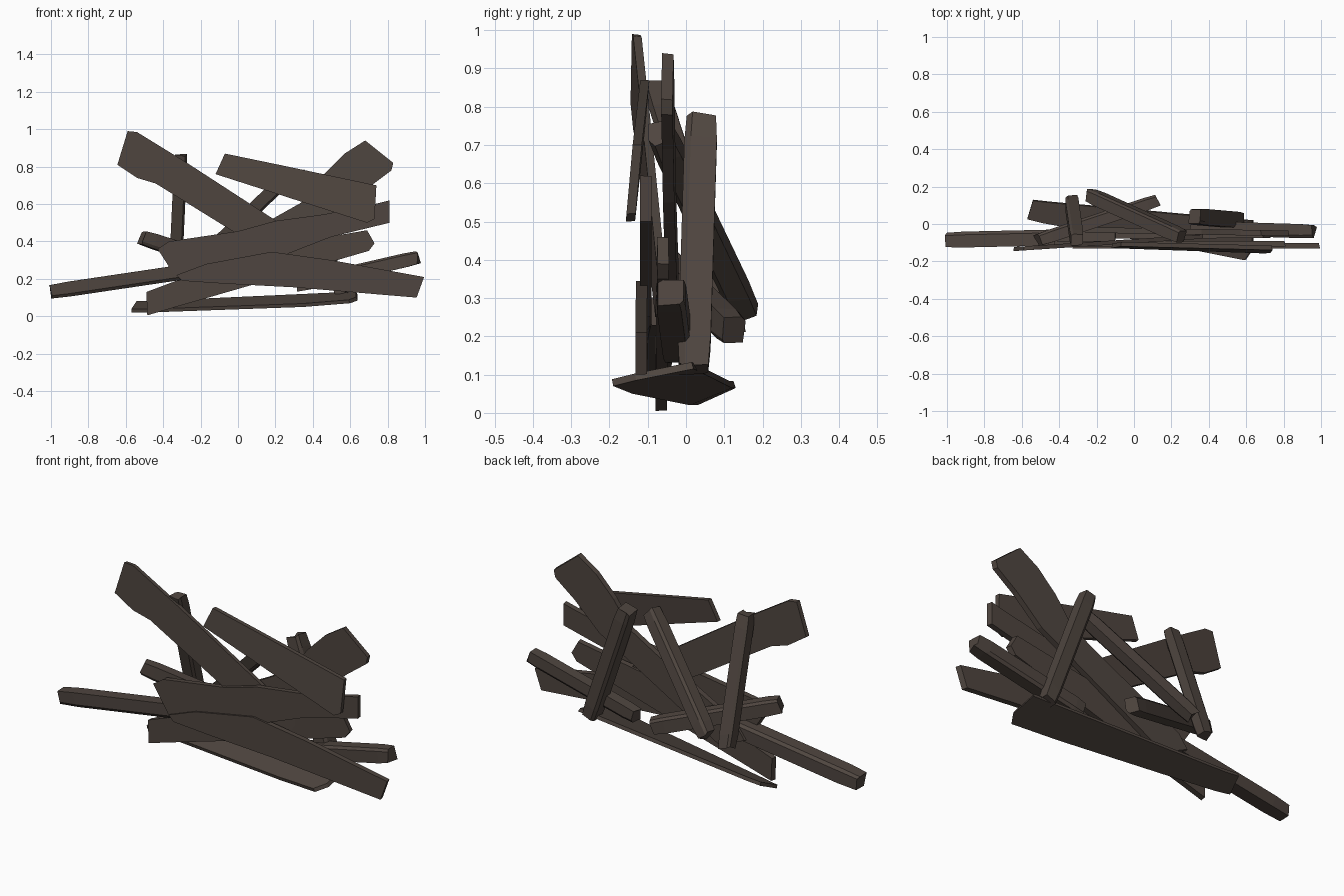
import bpy, bmesh, random
from mathutils import Vector

if "Cube" in bpy.data.objects:
    bpy.data.objects.remove(bpy.data.objects["Cube"])

random.seed(4)
wood = bpy.data.materials.new("dark weathered wood")
wood.diffuse_color = (0.078, 0.060, 0.050, 1)
wood.use_nodes = True
wood.node_tree.nodes["Principled BSDF"].inputs["Base Color"].default_value = wood.diffuse_color


def finish(name, bm):
    bmesh.ops.recalc_face_normals(bm, faces=bm.faces)
    me = bpy.data.meshes.new(name)
    bm.to_mesh(me)
    bm.free()
    me.materials.append(wood)
    ob = bpy.data.objects.new(name, me)
    bpy.context.collection.objects.link(ob)
    return ob


def slab(name, front, offset, worn=0.94):
    """Flat board: an outline and its slightly smaller, shifted copy."""
    bm = bmesh.new()
    pts = [Vector(p) for p in front]
    mid = sum(pts, Vector()) / len(pts)
    size = max((p - mid).length for p in pts)
    a = [bm.verts.new(p) for p in pts]
    b = [bm.verts.new(p + Vector(offset) + (mid - p) * (1 - worn) * 0.2 * size) for p in pts]
    bm.faces.new(a)
    bm.faces.new(b[::-1])
    for i in range(len(a)):
        j = (i + 1) % len(a)
        bm.faces.new((a[i], b[i], b[j], a[j]))
    return finish(name, bm)


def upright_board(name, outline, y_left, y_right, thick=0.025, lean=0.0):
    """Board facing the front; y runs from its left end to its right end."""
    xs = [p[0] for p in outline]
    x0, x1 = min(xs), max(xs)
    zm = sum(p[1] for p in outline) / len(outline)
    front = [(x, y_left + (y_right - y_left) * (x - x0) / (x1 - x0) + lean * (z - zm), z)
             for x, z in outline]
    return slab(name, front, (0, thick, 0))


def beam(name, p0, p1, w, h, up=(0, 0, 1), taper=0.9):
    """Rough squared beam with two worn corners."""
    p0, p1 = Vector(p0), Vector(p1)
    d = (p1 - p0).normalized()
    s = d.cross(Vector(up)).normalized()
    u = s.cross(d)
    section = [(-.5, -.5), (.35, -.5), (.5, -.3), (.5, .5), (-.3, .5), (-.5, .35)]
    bm = bmesh.new()
    rings = []
    for t, k in ((0, taper), (0.1, 1), (0.9, 1), (1, taper)):
        c = p0.lerp(p1, t)
        rings.append([bm.verts.new(c + s * a * w * k + u * b * h * k
                                   + d * random.uniform(-.012, .012)) for a, b in section])
    for r, q in zip(rings, rings[1:]):
        for i in range(6):
            j = (i + 1) % 6
            bm.faces.new((r[i], r[j], q[j], q[i]))
    bm.faces.new(rings[0])
    bm.faces.new(rings[-1])
    return finish(name, bm)


# front boards
upright_board("upper_left_board",
              [(-.59, .99), (-.54, .985), (-.28, .825), (.19, .52), (.42, .37), (.34, .25),
               (-.02, .45), (-.44, .71), (-.54, .74), (-.645, .81)], -.145, -.075, .022)
upright_board("upper_right_board",
              [(.68, .94), (.83, .82), (.82, .78), (.70, .69), (.55, .55), (-.2, .13),
               (-.35, .2), (-.3, .27), (.2, .53), (.36, .62), (.46, .76), (.57, .87)],
              -.045, -.065, .03)
upright_board("top_cross_board",
              [(-.07, .87), (.22, .81), (.74, .70), (.73, .52), (.69, .50), (-.12, .76)],
              -.135, -.14, .024, .09)
upright_board("middle_board",
              [(-.43, .36), (-.37, .40), (0, .455), (.2, .51), (.46, .545), (.73, .60),
               (.81, .62), (.81, .50), (.5, .425), (.05, .25), (-.3, .2), (-.34, .22)],
              -.12, -.12, .03)
upright_board("lower_board",
              [(-.33, .22), (-.17, .28), (.18, .345), (.5, .30), (.995, .21), (.955, .10),
               (.3, .155), (-.08, .175), (-.3, .19)], -.13, -.132, .03)
upright_board("lowest_board",
              [(-.49, .13), (-.33, .19), (.1, .36), (.69, .46), (.73, .39), (.70, .35),
               (.1, .175), (-.35, .045), (-.485, .005)], -.08, -.075, .03)

# board lying almost flat on the ground
slab("ground_board",
     [(-.57, .03, .02), (-.49, .01, .02), (.35, -.14, .05), (.60, -.19, .07),
      (.64, -.13, .085), (.64, .02, .115), (.1, .07, .09), (-.45, .12, .065), (-.54, .13, .065)],
     (-.005, -.005, .018))

# side beams
beam("left_beam", (-.995, -.085, .132), (-.1, -.065, .265), .085, .08)
beam("right_beam", (.96, -.04, .315), (.31, -.02, .165), .075, .075)

# rear props leaning on the boards
beam("rear_low_beam", (-.51, -.085, .42), (.12, .125, .215), .07, .08)
beam("rear_left_prop", (-.305, -.085, .865), (-.335, .125, .215), .07, .065, (0, 1, 0))
beam("rear_middle_prop", (.25, -.065, .73), (-.235, .155, .27), .075, .07, (0, 1, 0))
beam("rear_right_prop", (.325, .04, .765), (.555, .02, .12), .075, .085, (0, 1, 0))
